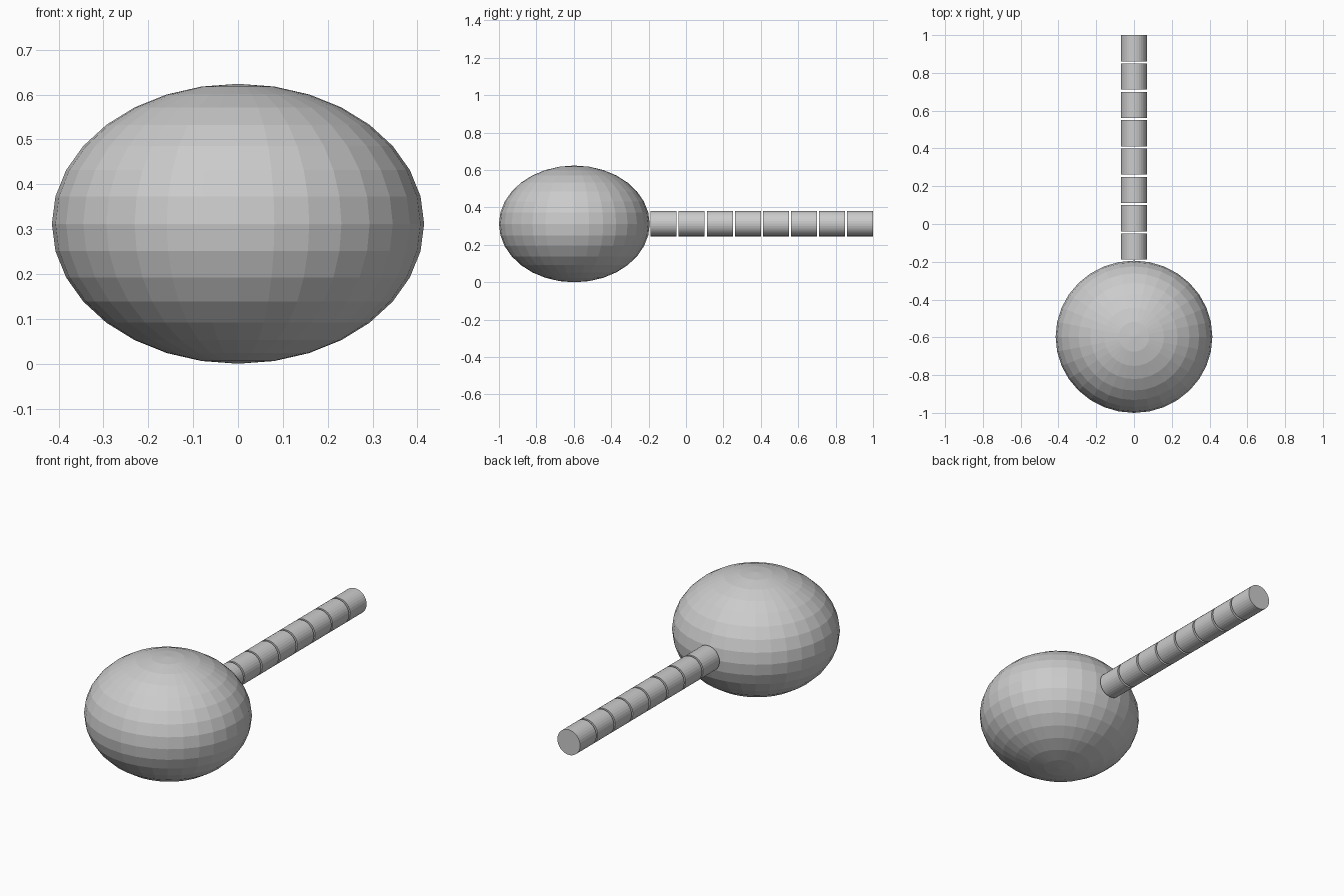
import bpy
import math

if "Cube" in bpy.data.objects:
    bpy.data.objects.remove(bpy.data.objects["Cube"])

CENTRE_Z = 0.312
ROD_RADIUS = 0.068
SEGMENTS = 8
PITCH = 0.15
LENGTH = 0.139

# Flattened faceted head, poles along z
bpy.ops.mesh.primitive_uv_sphere_add(segments=32, ring_count=16, radius=1,
                                     location=(0, -0.597, CENTRE_Z))
head = bpy.context.object
head.name = "head"
head.scale = (0.415, 0.403, 0.312)
bpy.ops.object.transform_apply(location=False, rotation=False, scale=True)

# Row of separate cylinders forming the handle, with narrow gaps between
for i in range(SEGMENTS):
    y = 1.0 - LENGTH / 2 - i * PITCH
    bpy.ops.mesh.primitive_cylinder_add(vertices=32, radius=ROD_RADIUS, depth=LENGTH,
                                        location=(0, y, CENTRE_Z + 0.002),
                                        rotation=(math.pi / 2, 0, 0))
    bpy.context.object.name = f"handle_segment_{SEGMENTS - i}"
